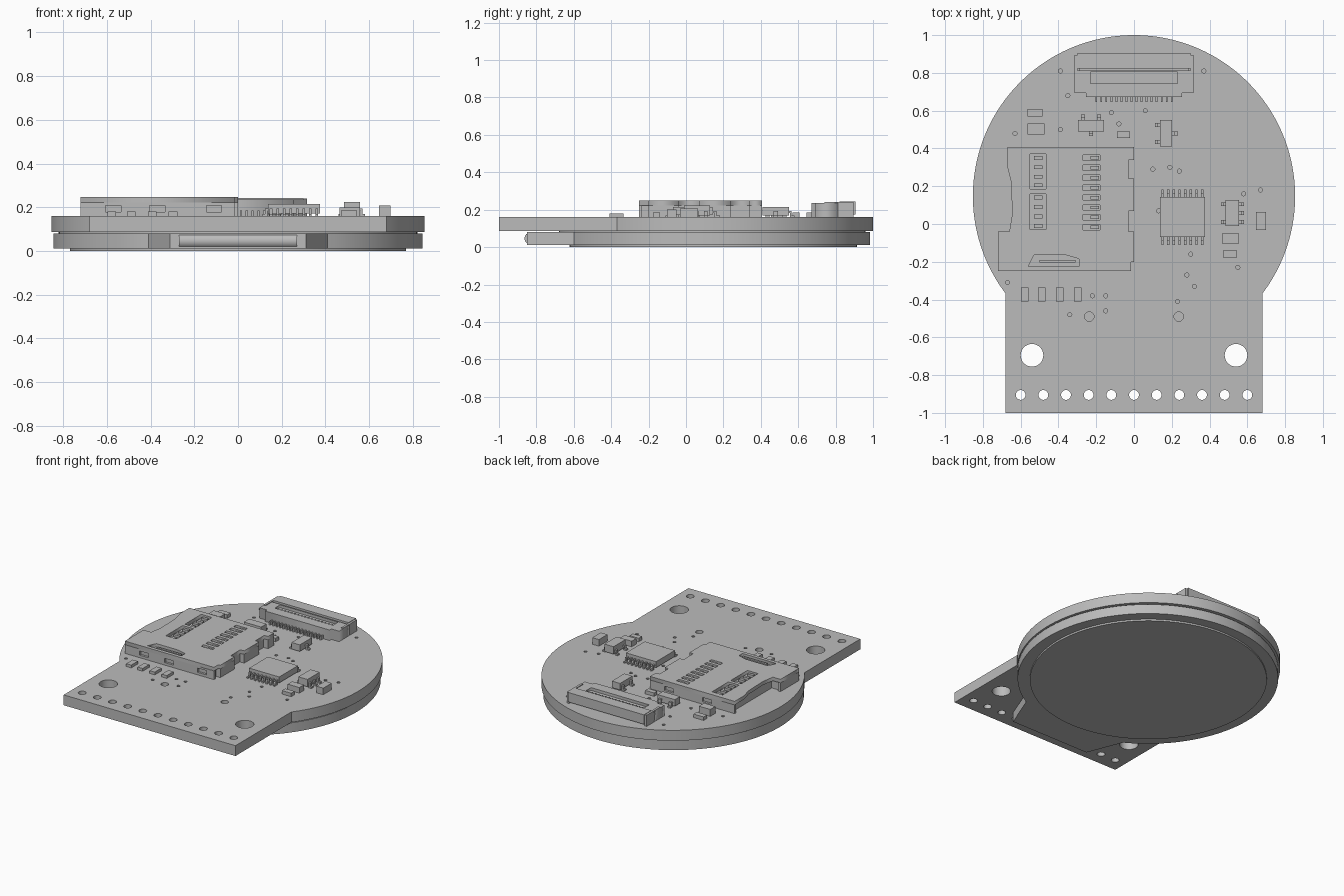
import bpy, bmesh
from math import pi, cos, sin, asin, acos

cube = bpy.data.objects.get("Cube")
if cube:
    bpy.data.objects.remove(cube, do_unlink=True)

grey = bpy.data.materials.new("neutral grey")
grey.use_nodes = True
grey.diffuse_color = (0.5, 0.5, 0.5, 1)
grey.node_tree.nodes["Principled BSDF"].inputs["Base Color"].default_value = grey.diffuse_color


def add_object(name, mesh, smooth=False):
    obj = bpy.data.objects.new(name, mesh)
    bpy.context.collection.objects.link(obj)
    mesh.materials.clear()
    mesh.materials.append(grey)
    if smooth:
        bpy.ops.object.select_all(action='DESELECT')
        obj.select_set(True)
        bpy.context.view_layer.objects.active = obj
        bpy.ops.object.shade_smooth_by_angle(angle=pi / 6)
    return obj


def arc(cx, cy, radius, start, end, count):
    steps = [start + (end - start) * i / count for i in range(count + 1)]
    return [(cx + radius * cos(a), cy + radius * sin(a)) for a in steps]


def circle(cx, cy, radius, count=24):
    return arc(cx, cy, radius, 0, 2 * pi, count)[:-1]


def rect(x0, x1, y0, y1):
    return [(x0, y0), (x1, y0), (x1, y1), (x0, y1)]


def slab(name, loops, bottom, top, smooth=False):
    """Flat plate: first loop is the outline, the rest are holes."""
    curve = bpy.data.curves.new(name, 'CURVE')
    curve.dimensions = '2D'
    curve.fill_mode = 'BOTH'
    curve.extrude = (top - bottom) / 2
    for loop in loops:
        spline = curve.splines.new('POLY')
        spline.points.add(len(loop) - 1)
        for point, (x, y) in zip(spline.points, loop):
            point.co = (x, y, 0, 1)
        spline.use_cyclic_u = True
    helper = bpy.data.objects.new(name + " helper", curve)
    bpy.context.collection.objects.link(helper)
    deps = bpy.context.evaluated_depsgraph_get()
    mesh = bpy.data.meshes.new_from_object(helper.evaluated_get(deps))
    bpy.data.objects.remove(helper, do_unlink=True)
    bm = bmesh.new()
    bm.from_mesh(mesh)
    bmesh.ops.remove_doubles(bm, verts=bm.verts, dist=0.0001)
    bmesh.ops.recalc_face_normals(bm, faces=bm.faces)
    bmesh.ops.translate(bm, verts=bm.verts, vec=(0, 0, (top + bottom) / 2))
    bm.to_mesh(mesh)
    bm.free()
    mesh.name = name
    return add_object(name, mesh, smooth)


def boxes(name, spans):
    """One object from boxes given as x0, x1, y0, y1, z0, z1."""
    bm = bmesh.new()
    for x0, x1, y0, y1, z0, z1 in spans:
        made = bmesh.ops.create_cube(bm, size=1)["verts"]
        bmesh.ops.scale(bm, verts=made, vec=(x1 - x0, y1 - y0, z1 - z0))
        bmesh.ops.translate(bm, verts=made, vec=((x0 + x1) / 2, (y0 + y1) / 2, (z0 + z1) / 2))
    mesh = bpy.data.meshes.new(name)
    bm.to_mesh(mesh)
    bm.free()
    return add_object(name, mesh)


def leads(x, y, dx, dy, width=0.015, length=0.04):
    """Bent lead leaving a package at (x, y) in direction (dx, dy)."""
    def piece(a, b, z0, z1):
        xs = sorted((x + dx * a, x + dx * b)) if dx else (x - width / 2, x + width / 2)
        ys = sorted((y + dy * a, y + dy * b)) if dy else (y - width / 2, y + width / 2)
        return (*xs, *ys, z0, z1)
    half = length / 2
    return [piece(-0.01, half, BOARD + 0.022, BOARD + 0.034),
            piece(half - 0.01, half, BOARD, BOARD + 0.034),
            piece(half - 0.01, length, BOARD, BOARD + 0.01)]


BOARD = 0.16   # top surface of the circuit board

# Circuit board with mounting holes, header holes and vias
corner = asin(0.515 / 0.853)
outline = arc(0, 0.147, 0.853, -corner, pi + corner, 128) + [(-0.68, -1), (0.68, -1)]
holes = [circle(s * 0.54, -0.695, 0.06, 32) for s in (-1, 1)]
holes += [circle(s * 0.237, -0.49, 0.025) for s in (-1, 1)]
holes += [circle(0.12 * i, -0.905, 0.026) for i in range(-5, 6)]
vias = [(-.39, .81), (.37, .81), (-.35, .68), (-.63, .48), (-.39, .5), (-.12, .59), (-.08, .53),
        (.06, .6), (.1, .29), (.19, .3), (.24, .28), (.58, .16), (.67, .18), (-.67, -.31),
        (-.22, -.38), (-.15, -.38), (-.15, -.46), (-.34, -.48), (.23, -.41), (.32, -.33),
        (.28, -.27), (.3, -.16), (.55, -.23), (.13, .07)]
holes += [circle(x, y, 0.011, 10) for x, y in vias]
slab("circuit_board", [outline] + holes, 0.086, BOARD, True)

# Round display below the board, with its connector tab
tab = acos(0.41 / 0.845)
glass = arc(0, 0.14, 0.845, -tab, pi + tab, 128) + [(-0.31, -0.85), (0.31, -0.85)]
slab("display_glass", [glass], 0.012, 0.08, True)
slab("display_front_film", [circle(0, 0.145, 0.768, 128)], 0, 0.013, True)
slab("adhesive_ring", [circle(0, 0.14, 0.82, 128)], 0.079, 0.087, True)

# Flexible strip folded round the end of the tab
bm = bmesh.new()
bmesh.ops.create_cone(bm, cap_ends=True, segments=32, radius1=0.034, radius2=0.034, depth=0.54)
for v in bm.verts:
    v.co = (v.co.z, v.co.x - 0.829, v.co.y + 0.046)
bmesh.ops.recalc_face_normals(bm, faces=bm.faces)
strip_mesh = bpy.data.meshes.new("flex_fold")
bm.to_mesh(strip_mesh)
bm.free()
add_object("flex_fold", strip_mesh, True)

# Memory card socket: pressed lid with windows over a solid core
lid = [(-.72, -.25), (-.015, -.25), (-.015, -.2), (0, -.2), (0, -.04), (-.03, -.04), (-.03, .07),
       (0, .07), (0, .24), (-.03, .24), (-.03, .34), (0, .34), (0, .407), (-.67, .407),
       (-.67, .3), (-.65, .22), (-.645, .05), (-.66, -.04), (-.72, -.04)]
contact_rows = [0.35 - 0.0525 * i for i in range(8)]
windows = [rect(-.27, -.18, y - .014, y + .014) for y in contact_rows]
windows += [rect(-.55, -.465, .185, .37), rect(-.55, -.465, -.03, .16)]
windows += [[(-.56, -.225), (-.29, -.225), (-.29, -.185), (-.36, -.165), (-.53, -.165)]]
slab("card_socket_lid", [lid] + windows, 0.222, 0.248)
boxes("card_socket_core", [(-.64, -.035, -.235, .392, BOARD, .224),
                           (-.7, -.63, -.235, -.055, BOARD, .224)])
fingers = [(-.23, -.185, y - .009, y + .009, .22, .24) for y in contact_rows]
fingers += [(-.53, -.485, y - .01, y + .01, .22, .24)
            for y in (.35, .3, .25, .205, .14, .09, .04, -.01)]
fingers.append((-.5, -.31, -.205, -.19, .22, .242))
boxes("card_socket_contacts", fingers)

# Socket side walls, left open at the small latch windows
walls = []
for y0, y1, gaps in ((-.25, -.234, (-.57, -.37, -.11)), (.391, .407, (-.45, -.15))):
    walls.append((-.67, -.015, y0, y1, .208, .223))
    walls.append((-.67, -.015, y0, y1, BOARD, .178))
    edges = [-.67] + [e for g in gaps for e in (g - .035, g + .035)] + [-.015]
    walls += [(a, b, y0, y1, .177, .209) for a, b in zip(edges[::2], edges[1::2])]
for y0, y1 in ((-.2, -.04), (.07, .24), (.34, .407)):
    walls.append((-.036, 0, y0, y1, BOARD, .223))
walls.append((-.72, -.7, -.25, -.04, BOARD, .223))
walls.append((-.72, -.66, -.25, -.234, BOARD, .223))
boxes("card_socket_walls", walls)

# Ribbon cable connector at the rounded end
body = [(-.315, .693), (-.255, .693), (-.255, .672), (.255, .672), (.255, .693), (.315, .693),
        (.315, .812), (-.315, .812)]
slab("ribbon_connector_base", [body], BOARD, 0.215)
slab("ribbon_connector_top", [body, rect(-.23, .23, .745, .805)], 0.214, 0.235)
boxes("ribbon_connector_lid", [(-.3, .3, .822, .905, BOARD + .015, .243),
                               (-.29, .29, .81, .825, BOARD, .225)])
boxes("ribbon_connector_ends", [(x - .008, x + .008, .74, .895, BOARD, .24) for x in (-.307, .307)])
pin_columns = [-0.2 + 0.4 * i / 15 for i in range(16)]
boxes("ribbon_connector_pins", [(x - .005, x + .005, .645, .68, BOARD, .185) for x in pin_columns]
      + [(x - .004, x + .004, .772, .782, .21, .22) for x in pin_columns])

# Sixteen lead driver chip
boxes("driver_chip", [(.137, .375, -.07, .143, BOARD + .012, .215)])
chip_leads = []
for i in range(8):
    x = 0.151 + 0.03 * i
    chip_leads += leads(x, .143, 0, 1, .012) + leads(x, -.07, 0, -1, .012)
boxes("driver_chip_leads", chip_leads)

# Small transistor and regulator packages
boxes("regulator", [(.485, .557, -.01, .127, BOARD + .01, .223)])
boxes("regulator_leads", [b for y in (.105, .01) for b in leads(.485, y, -1, 0, .02, .025)]
      + [b for y in (.105, .058, .01) for b in leads(.557, y, 1, 0, .02, .025)])
boxes("rear_transistor", [(-.297, -.16, .49, .55, BOARD + .008, .215)])
boxes("rear_transistor_leads", leads(-.27, .55, 0, 1, .022, .03)
      + leads(-.185, .55, 0, 1, .022, .03) + leads(-.228, .49, 0, -1, .022, .025))
boxes("side_transistor", [(.137, .202, .41, .55, BOARD + .008, .215)])
boxes("side_transistor_leads", leads(.137, .525, -1, 0, .022, .025)
      + leads(.137, .435, -1, 0, .022, .025) + leads(.202, .48, 1, 0, .022, .03))

# Resistors and capacitors
boxes("front_resistors", [(x - .02, x + .02, -.41, -.335, BOARD, .18)
                          for x in (-.578, -.488, -.392, -.297)])
boxes("rear_passives", [(-.565, -.485, .57, .608, BOARD, .185), (-.565, -.475, .475, .533, BOARD, .21),
                        (-.09, -.02, .455, .49, BOARD, .185)])
boxes("side_passives", [(.465, .557, -.102, -.05, BOARD, .2), (.472, .545, -.177, -.14, BOARD, .185),
                        (.645, .698, -.033, .063, BOARD, .207)])
